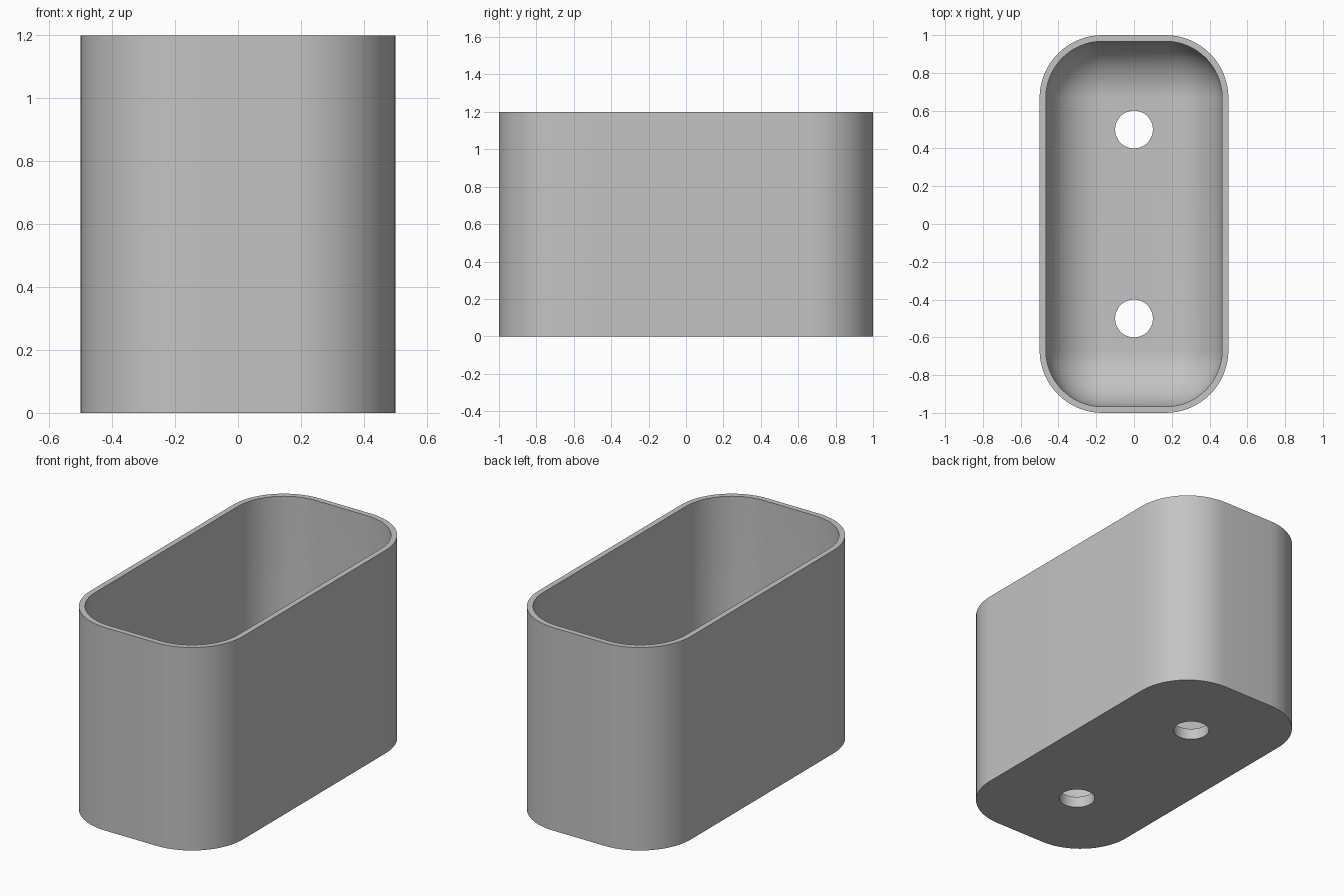
import bpy
import bmesh
from math import sin, cos, pi, radians

HALF_X, HALF_Y, HEIGHT = 0.5, 1.0, 1.2
CORNER, WALL, FLOOR = 0.333, 0.033, 0.067
HOLE_RADIUS, HOLE_Y = 0.1, 0.5
STEPS = 16

if "Cube" in bpy.data.objects:
    bpy.data.objects.remove(bpy.data.objects["Cube"])

grey = bpy.data.materials.new("grey")
grey.use_nodes = True
colour = (0.55, 0.55, 0.55, 1)
grey.diffuse_color = colour
grey.node_tree.nodes["Principled BSDF"].inputs["Base Color"].default_value = colour


def rounded_loop(bm, inset, z):
    """Rounded rectangle of vertices, shrunk inwards by inset."""
    radius = CORNER - inset
    cx, cy = HALF_X - CORNER, HALF_Y - CORNER
    verts = []
    for quarter, (sx, sy) in enumerate([(1, 1), (-1, 1), (-1, -1), (1, -1)]):
        for i in range(STEPS + 1):
            a = (quarter + i / STEPS) * pi / 2
            verts.append(bm.verts.new((sx * cx + radius * cos(a),
                                       sy * cy + radius * sin(a), z)))
    return verts


# Section from the outer base, over the rim and down the rounded inside
fillet = CORNER - WALL
section = [(0, 0), (0, HEIGHT), (WALL, HEIGHT)]
for i in range(STEPS + 1):
    a = i / STEPS * pi / 2
    section.append((WALL + fillet * (1 - cos(a)), FLOOR + fillet * (1 - sin(a))))

# Tub shell
bm = bmesh.new()
loops = [rounded_loop(bm, inset, z) for inset, z in section]
for low, high in zip(loops, loops[1:]):
    for i in range(len(low)):
        j = (i + 1) % len(low)
        bm.faces.new((low[i], low[j], high[j], high[i]))
bm.faces.new(loops[0][::-1])
bm.faces.new(loops[-1])
bmesh.ops.remove_doubles(bm, verts=bm.verts, dist=0.0005)
bmesh.ops.recalc_face_normals(bm, faces=bm.faces)
mesh = bpy.data.meshes.new("tub")
bm.to_mesh(mesh)
bm.free()
mesh.materials.append(grey)
tub = bpy.data.objects.new("tub", mesh)
bpy.context.collection.objects.link(tub)

bpy.ops.object.select_all(action="DESELECT")

# Two drain holes through the floor
for side in (-1, 1):
    bpy.ops.mesh.primitive_cylinder_add(vertices=48, radius=HOLE_RADIUS, depth=0.4,
                                        location=(0, side * HOLE_Y, 0))
    cutter = bpy.context.object
    cutter.name = "drain_hole_cutter"
    cutter.hide_render = True
    cutter.data.materials.append(grey)
    cut = tub.modifiers.new("drain_hole", "BOOLEAN")
    cut.operation = "DIFFERENCE"
    cut.solver = "EXACT"
    cut.object = cutter
    bpy.context.view_layer.objects.active = tub
    bpy.ops.object.modifier_apply(modifier=cut.name)
    bpy.data.objects.remove(cutter)

# Smooth curves with crisp rims
tub.select_set(True)
bpy.context.view_layer.objects.active = tub
bpy.ops.object.shade_smooth_by_angle(angle=radians(30))
